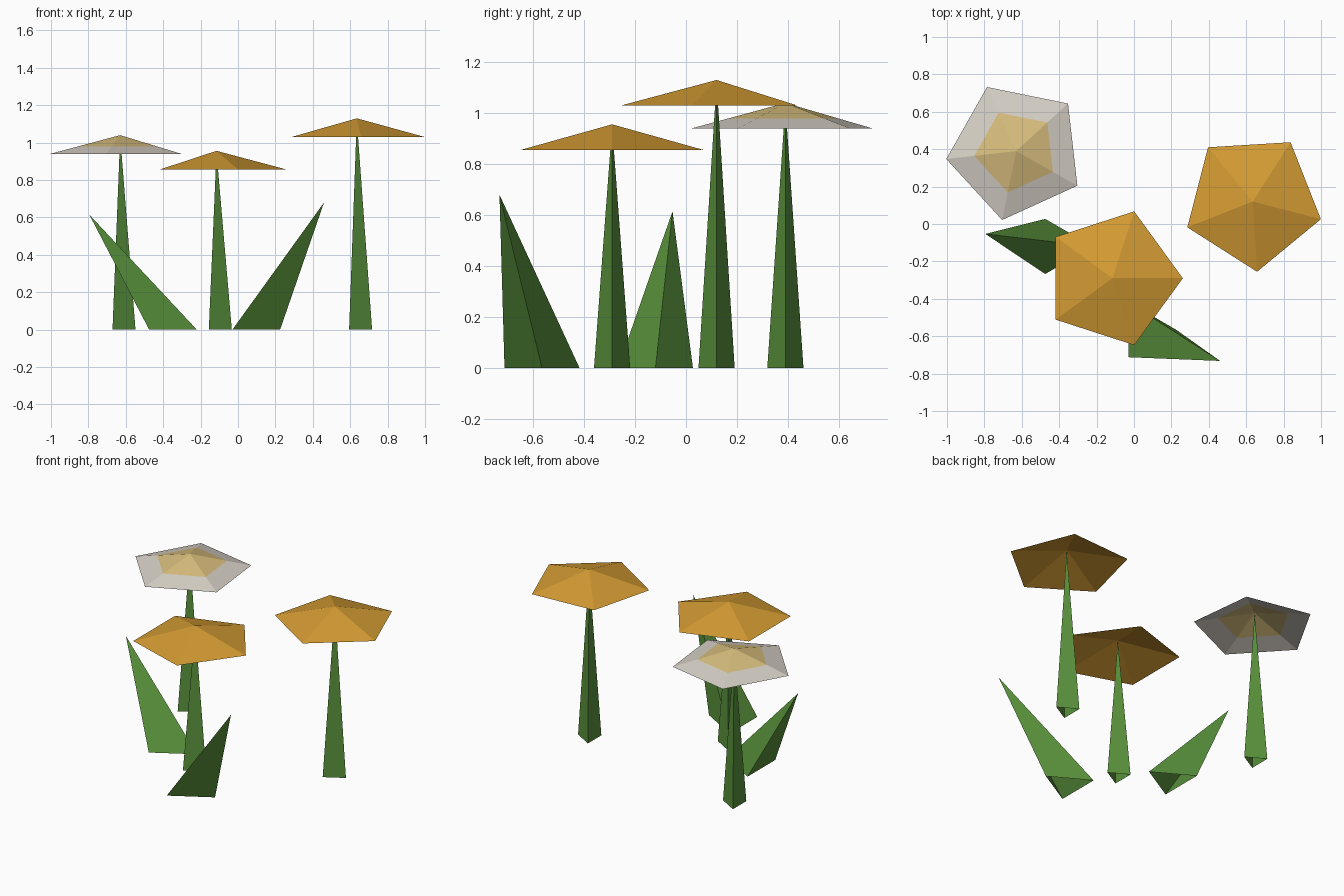
import bpy
import bmesh
from math import cos, sin, radians
from mathutils import Vector

cube = bpy.data.objects.get("Cube")
if cube:
    bpy.data.objects.remove(cube)


def make_material(name, rgb):
    mat = bpy.data.materials.new(name)
    mat.use_nodes = True
    mat.diffuse_color = (*rgb, 1)
    mat.node_tree.nodes["Principled BSDF"].inputs["Base Color"].default_value = (*rgb, 1)
    return mat


green = make_material("leaf green", (0.10, 0.285, 0.045))
orange = make_material("petal orange", (0.66, 0.33, 0.033))
white = make_material("petal white", (0.67, 0.63, 0.56))
sand = make_material("flower centre sand", (0.69, 0.515, 0.205))


def open_pyramid(name, centre, tip, radius, sides, turn, materials, split=None):
    """Flat-faced pyramid without a base; split adds a ring for a painted centre."""
    centre, tip = Vector(centre), Vector(tip)
    bm = bmesh.new()
    angles = [radians(turn + 360 * i / sides) for i in range(sides)]
    ring = [bm.verts.new(centre + radius * Vector((cos(a), sin(a), 0))) for a in angles]
    if split:
        inner = [bm.verts.new(tip.lerp(v.co, split)) for v in ring]
        for i in range(sides):
            j = (i + 1) % sides
            bm.faces.new((ring[i], ring[j], inner[j], inner[i]))
        ring = inner
    top = bm.verts.new(tip)
    for i in range(sides):
        face = bm.faces.new((ring[i], ring[(i + 1) % sides], top))
        face.material_index = len(materials) - 1
    mesh = bpy.data.meshes.new(name)
    bm.to_mesh(mesh)
    bm.free()
    for mat in materials:
        mesh.materials.append(mat)
    obj = bpy.data.objects.new(name, mesh)
    bpy.context.collection.objects.link(obj)
    return obj


def flower(name, x, y, rim, turn, materials, split=None):
    apex = rim + 0.1
    open_pyramid(name + "_stem", (x, y, 0), (x, y, apex - 0.005), 0.082, 3, 0, [green])
    open_pyramid(name + "_head", (x, y, rim), (x, y, apex), 0.376, 5, turn, materials, split)


# Flowers
flower("front_flower", -0.115, -0.29, 0.856, 0, [orange])
flower("left_flower", 0.635, 0.12, 1.03, -14.5, [orange])
flower("back_flower", -0.63, 0.39, 0.94, 42.5, [white, sand], 0.6)

# Leaning leaves
open_pyramid("right_leaf", (-0.39, -0.12, 0), (-0.795, -0.053, 0.615), 0.17, 3, 0, [green])
open_pyramid("front_leaf", (0.055, -0.565, 0), (0.46, -0.732, 0.68), 0.17, 3, 0, [green])
